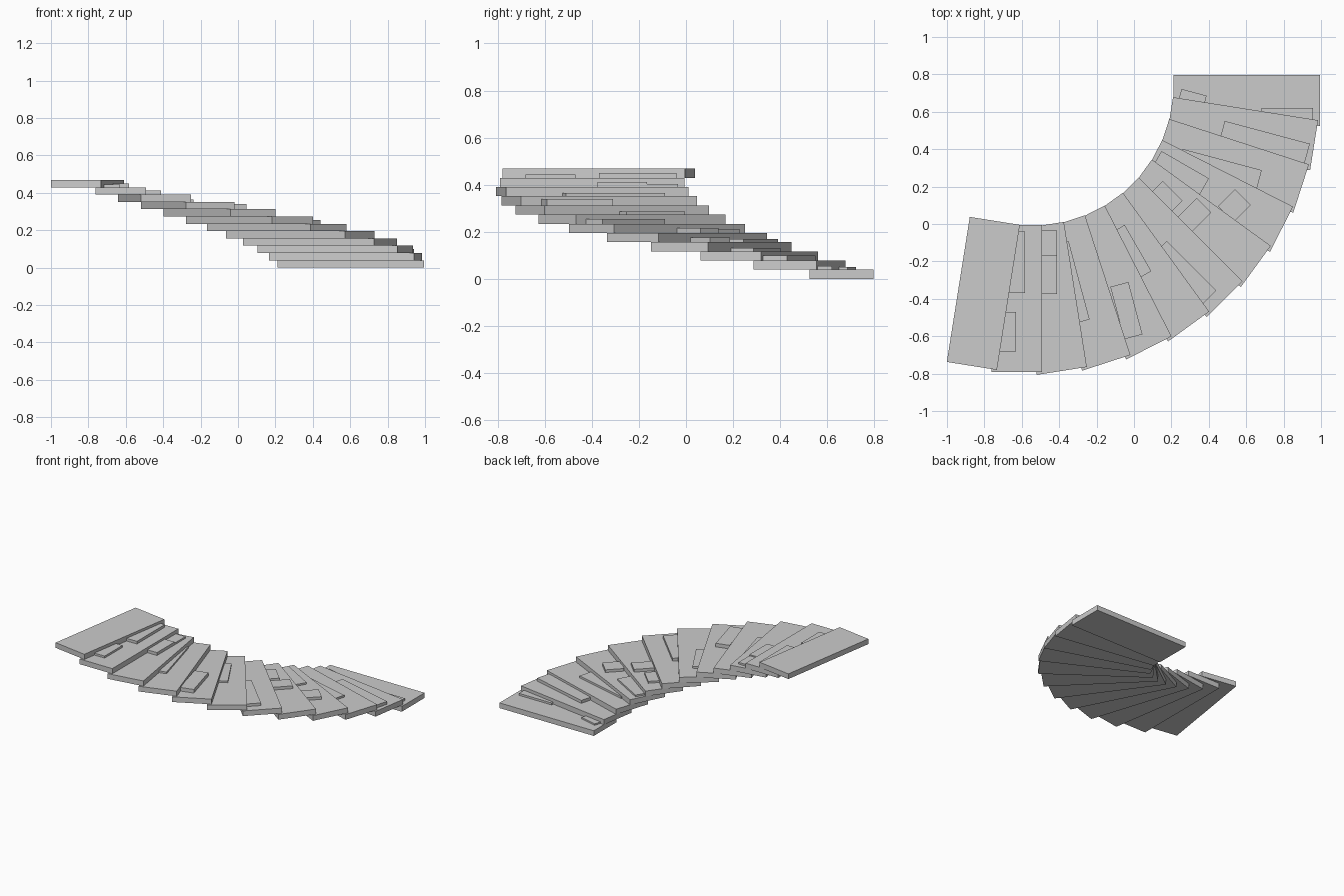
import bpy, bmesh
from math import radians, cos, sin
from mathutils import Matrix, Vector

CENTRE = Vector((-0.542, 0.746))   # pivot of the curved stair
TURN = -9                          # degrees per step
RISE = 0.039                       # height of each step


def box(name, centre, size, angle):
    bm = bmesh.new()
    bmesh.ops.create_cube(bm, size=1, matrix=Matrix.Diagonal((*size, 1)))
    mesh = bpy.data.meshes.new(name)
    bm.to_mesh(mesh)
    bm.free()
    ob = bpy.data.objects.new(name, mesh)
    ob.location = centre
    ob.rotation_euler.z = radians(angle)
    bpy.context.collection.objects.link(ob)


# Step slabs, fanned around the pivot
for i in range(12):
    a = radians(TURN * i)
    x, y = 1.1445, -0.0855
    box("step_slab",
        (CENTRE.x + x * cos(a) - y * sin(a),
         CENTRE.y + x * sin(a) + y * cos(a), RISE * (i + 0.5)),
        (0.785, 0.271, RISE), TURN * i)

# Raised stones: step, inner back corner x, y, angle, length, width, height
stones = [
    (0, 0.254, 0.722, -15, 0.139, 0.09, 0.012),
    (0, 0.683, 0.620, 0, 0.273, 0.08, 0.015),
    (1, 0.485, 0.551, -15, 0.471, 0.13, 0.022),
    (2, 0.260, 0.401, -15, 0.438, 0.13, 0.015),
    (3, 0.147, 0.390, -30, 0.293, 0.12, 0.013),
    (3, 0.540, 0.187, -45, 0.120, 0.13, 0.020),
    (4, 0.153, 0.230, -45, 0.150, 0.10, 0.014),
    (4, 0.335, 0.139, -45, 0.110, 0.15, 0.021),
    (5, 0.175, -0.090, -45, 0.375, 0.12, 0.020),
    (6, -0.050, -0.005, -60, 0.285, 0.07, 0.013),
    (7, -0.030, -0.310, -75, 0.290, 0.10, 0.027),
    (8, -0.350, -0.090, -75, 0.435, 0.08, 0.013),
    (9, -0.412, -0.035, -90, 0.130, 0.10, 0.013),
    (9, -0.412, -0.165, -90, 0.210, 0.10, 0.022),
    (10, -0.582, -0.040, -90, 0.330, 0.10, 0.020),
    (10, -0.632, -0.470, -90, 0.212, 0.10, 0.015),
]
for step, x, y, angle, length, width, height in stones:
    a = radians(angle)
    u, v = Vector((cos(a), sin(a))), Vector((sin(a), -cos(a)))
    c = Vector((x, y)) + u * length / 2 + v * width / 2
    box("raised_stone", (c.x, c.y, RISE * (step + 1) + height / 2),
        (length, width, height), angle)
